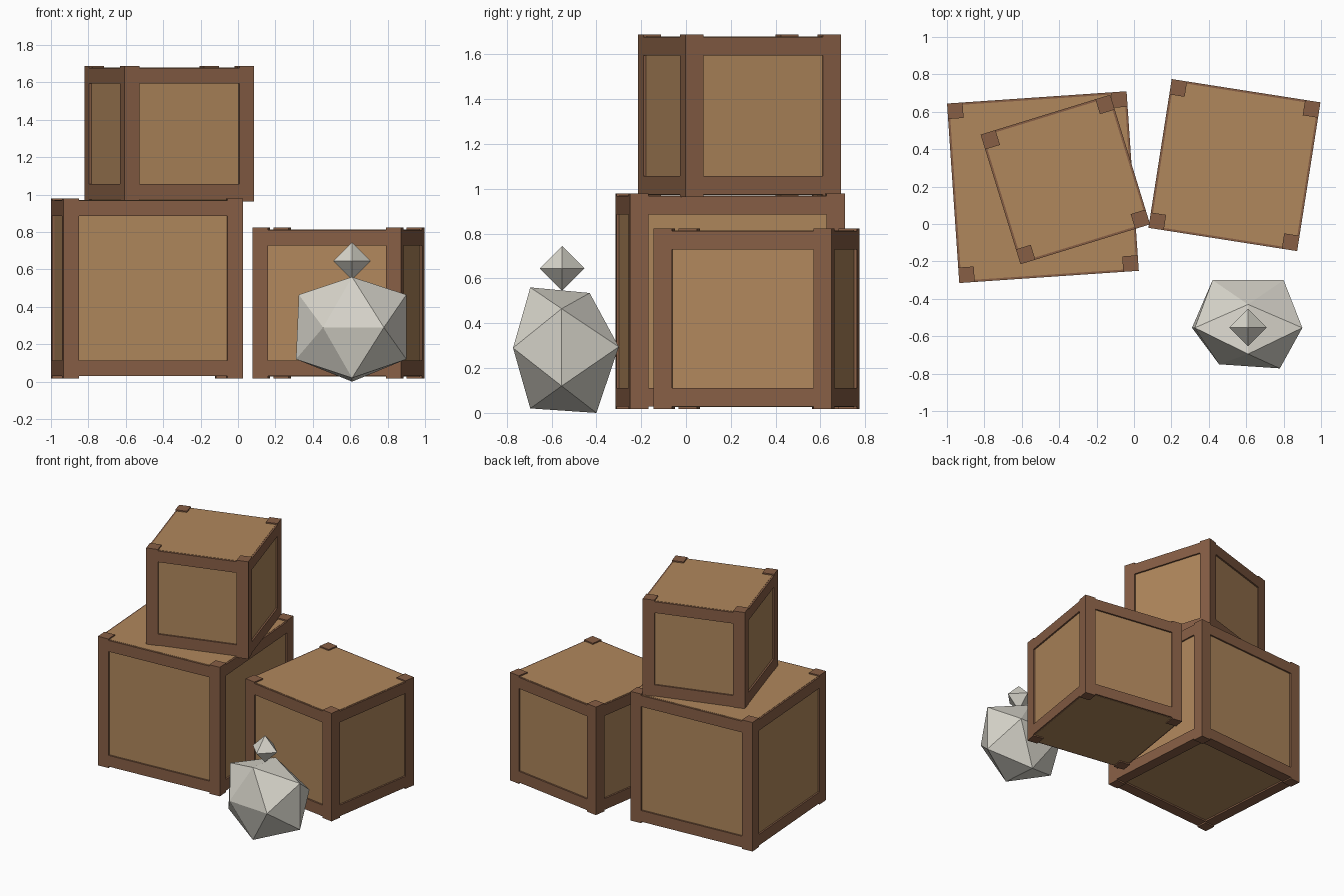
import bpy
import bmesh
from math import radians
from mathutils import Matrix, Vector

if "Cube" in bpy.data.objects:
    bpy.data.objects.remove(bpy.data.objects["Cube"], do_unlink=True)


def make_material(name, rgb):
    mat = bpy.data.materials.new(name)
    mat.use_nodes = True
    mat.diffuse_color = (*rgb, 1)
    mat.node_tree.nodes["Principled BSDF"].inputs["Base Color"].default_value = (*rgb, 1)
    return mat


PANEL = make_material("light wood", (0.434, 0.243, 0.107))
FRAME = make_material("dark wood", (0.243, 0.113, 0.060))
STONE = make_material("pale stone", (0.69, 0.67, 0.60))

POST = 0.083    # square section of the corner posts and rails
STEP = 0.011    # how far posts stand above the rails
RECESS = 0.012  # depth of the side panels


def finish(name, bm, mat):
    mesh = bpy.data.meshes.new(name)
    bm.to_mesh(mesh)
    bm.free()
    mesh.materials.append(mat)
    obj = bpy.data.objects.new(name, mesh)
    bpy.context.collection.objects.link(obj)
    return obj


def add_box(bm, center, size, turn=Matrix()):
    place = turn @ Matrix.Translation(center) @ Matrix.Diagonal((*size, 1))
    bmesh.ops.create_cube(bm, size=1, matrix=place)


def crate(name, x, y, base, size, angle, floor_gap):
    """Panelled box with posts at the corners and rails between them."""
    edge = size / 2 - POST / 2
    low = STEP + POST / 2
    frame = bmesh.new()
    for quarter in range(4):
        turn = Matrix.Rotation(radians(90 * quarter), 4, "Z")
        add_box(frame, (edge, edge, size / 2), (POST, POST, size), turn)
        for z in (low, size - low):
            add_box(frame, (0, -edge, z), (size - 2 * POST, POST, POST), turn)

    # The lid sits just proud of the top rails
    body = bmesh.new()
    bottom, top = STEP + floor_gap, size - STEP + 0.002
    width = size - 2 * RECESS
    add_box(body, (0, 0, (bottom + top) / 2), (width, width, top - bottom))

    for part, bm, mat in (("frame", frame, FRAME), ("panels", body, PANEL)):
        obj = finish(f"{name}_{part}", bm, mat)
        obj.location = (x, y, base)
        obj.rotation_euler.z = radians(angle)


crate("large_crate", -0.487, 0.197, 0.018, 0.962, 3.9, 0.012)
crate("medium_crate", 0.537, 0.315, 0.018, 0.805, -8.9, -0.002)
crate("top_crate", -0.367, 0.238, 0.963, 0.725, 17.1, -0.002)


def hull(name, points, mat):
    bm = bmesh.new()
    for p in points:
        bm.verts.new(p)
    bmesh.ops.convex_hull(bm, input=bm.verts)
    bmesh.ops.recalc_face_normals(bm, faces=bm.faces)
    return finish(name, bm, mat)


# Uneven twenty-sided boulder
hull("boulder", [
    (0.61, -0.695, 0.56), (0.61, -0.43, 0.535),
    (0.61, -0.695, 0.02), (0.61, -0.40, 0.0),
    (0.325, -0.555, 0.465), (0.90, -0.555, 0.465),
    (0.31, -0.555, 0.12), (0.90, -0.555, 0.12),
    (0.455, -0.75, 0.29), (0.78, -0.772, 0.29),
    (0.42, -0.30, 0.295), (0.80, -0.30, 0.295),
], STONE)

# Eight-sided pebble balanced on the boulder
middle = Vector((0.61, -0.553, 0.645))
axes = [Vector(row) for row in Matrix.Identity(3)]
hull("pebble", [middle + axis * s for axis in axes for s in (-0.1, 0.1)], STONE)
